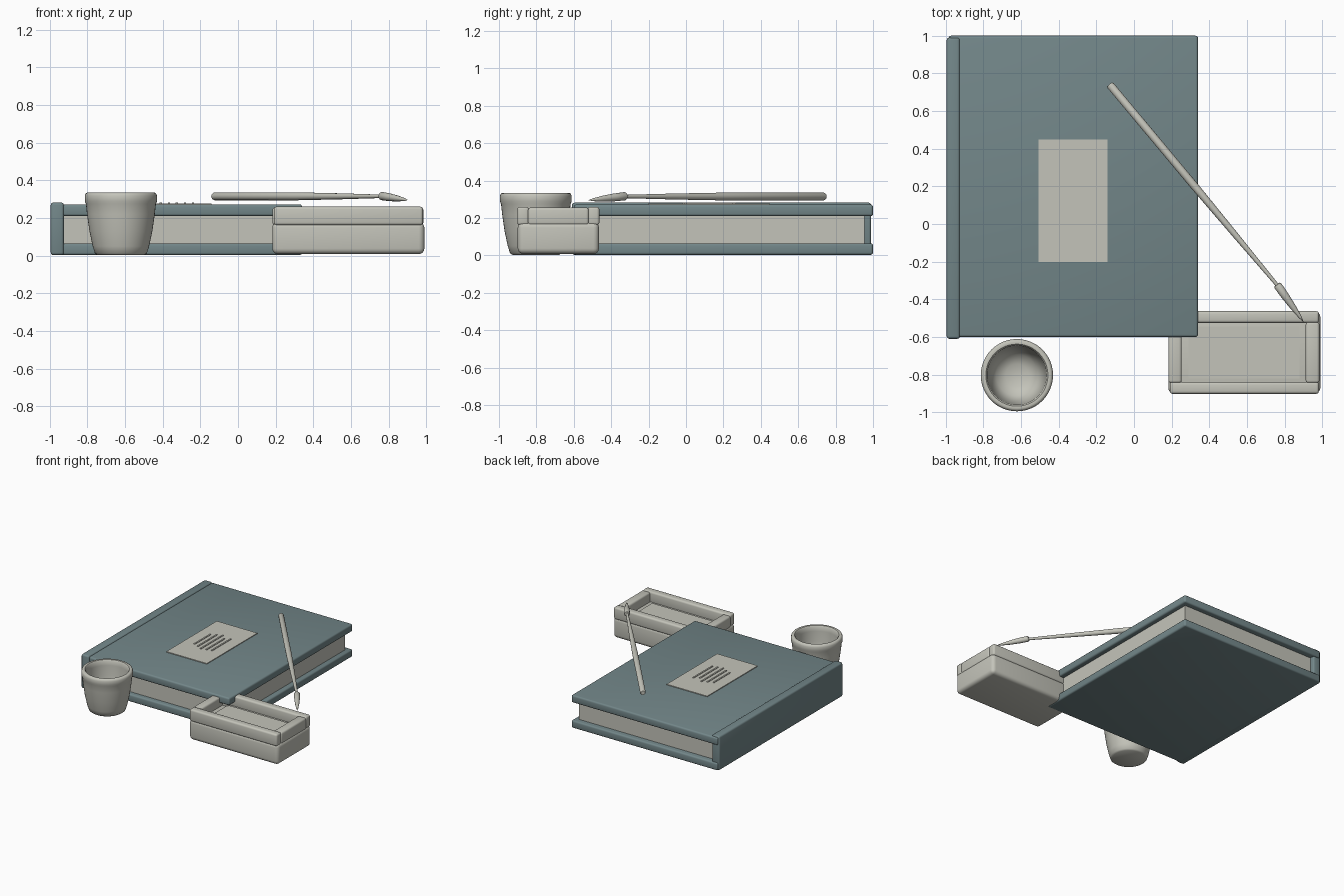
import bpy, bmesh, math
from mathutils import Vector

if "Cube" in bpy.data.objects:
    bpy.data.objects.remove(bpy.data.objects["Cube"])


def material(name, rgb):
    m = bpy.data.materials.new(name)
    m.diffuse_color = (*rgb, 1)
    m.use_nodes = True
    m.node_tree.nodes["Principled BSDF"].inputs["Base Color"].default_value = m.diffuse_color
    return m


BLUE = material("slate_blue", (0.17, 0.24, 0.25))
PALE = material("pale_stone", (0.55, 0.55, 0.49))


def finish(bm, name, mat, angle=35):
    bmesh.ops.recalc_face_normals(bm, faces=bm.faces)
    me = bpy.data.meshes.new(name)
    bm.to_mesh(me)
    bm.free()
    me.materials.append(mat)
    ob = bpy.data.objects.new(name, me)
    bpy.context.collection.objects.link(ob)
    bpy.ops.object.select_all(action='DESELECT')
    ob.select_set(True)
    bpy.context.view_layer.objects.active = ob
    bpy.ops.object.shade_smooth_by_angle(angle=math.radians(angle))
    return ob


def box(name, xs, ys, zs, mat, bevel=0.0, segments=3):
    """Box given by its extents, with optionally rounded edges."""
    bm = bmesh.new()
    bmesh.ops.create_cube(bm, size=1)
    for v in bm.verts:
        v.co = [(r[0] + r[1]) / 2 + c * (r[1] - r[0])
                for r, c in zip((xs, ys, zs), v.co)]
    if bevel:
        bmesh.ops.bevel(bm, geom=bm.edges[:], offset=bevel, segments=segments,
                        profile=0.5, affect='EDGES')
    return finish(bm, name, mat)


def lathe(name, profile, mat, origin, axis=(0, 0, 1), steps=40):
    """Revolve (radius, distance) points about an axis."""
    bm = bmesh.new()
    rot = Vector((0, 0, 1)).rotation_difference(Vector(axis))
    rings = []
    for r, h in profile:
        n = 1 if r == 0 else steps
        rings.append([bm.verts.new(Vector(origin) + rot @ Vector(
            (r * math.cos(math.tau * i / steps), r * math.sin(math.tau * i / steps), h)))
            for i in range(n)])
    for a, b in zip(rings, rings[1:]):
        for i in range(steps):
            j = (i + 1) % steps
            quad = [a[i % len(a)], a[j % len(a)], b[j % len(b)], b[i % len(b)]]
            bm.faces.new(list(dict.fromkeys(quad)))
    return finish(bm, name, mat, 45)


# Book: two covers, spine and page block
for part, z0 in (("bottom_cover", 0.003), ("top_cover", 0.21)):
    box(part, (-0.985, 0.34), (-0.6, 1.0), (z0, z0 + 0.062), BLUE, 0.013)
box("spine", (-0.995, -0.925), (-0.61, 0.99), (0.003, 0.282), BLUE, 0.014)
box("pages", (-0.95, 0.3), (-0.56, 0.955), (0.055, 0.22), PALE)

# Cover label with raised strokes
box("label", (-0.507, -0.14), (-0.203, 0.45), (0.27, 0.278), PALE)
strokes = ((-0.41, 0.02, 0.23), (-0.367, 0.0, 0.25), (-0.325, -0.02, 0.268),
           (-0.281, -0.01, 0.225), (-0.239, 0.0, 0.25))
for i, (x, y0, y1) in enumerate(strokes):
    box(f"label_stroke_{i + 1}", (x - 0.006, x + 0.006), (y0, y1),
        (0.276, 0.283), PALE)

# Cup, outside then inside
lathe("cup", [(0, 0.003), (0.125, 0.003), (0.138, 0.012), (0.15, 0.05),
              (0.167, 0.13), (0.18, 0.22), (0.186, 0.275), (0.192, 0.29),
              (0.192, 0.318), (0.187, 0.33), (0.178, 0.335), (0.165, 0.333),
              (0.157, 0.322), (0.155, 0.29), (0.15, 0.21), (0.137, 0.13),
              (0.11, 0.075), (0.06, 0.05), (0, 0.045)],
      PALE, (-0.622, -0.803, 0), steps=48)

# Shallow tray: base, floor plate and four rim bars
box("tray_base", (0.182, 0.99), (-0.9, -0.465), (0.008, 0.178), PALE, 0.03, 4)
box("tray_floor_plate", (0.29, 0.88), (-0.82, -0.545), (0.17, 0.183), PALE)
for part, ys in (("front", (-0.902, -0.84)), ("back", (-0.525, -0.463))):
    box(f"tray_rim_{part}", (0.19, 0.982), ys, (0.162, 0.26), PALE, 0.014)
for part, xs in (("left", (0.183, 0.253)), ("right", (0.912, 0.985))):
    box(f"tray_rim_{part}", xs, (-0.845, -0.52), (0.162, 0.256), PALE, 0.014)

# Brush: tapering handle and pointed tip bending down to the tray
start, end = Vector((-0.13, 0.742, 0.315)), Vector((0.765, -0.33, 0.315))
length = (end - start).length
lathe("brush_handle", [(0, 0), (0.016, 0), (0.021, 0.01), (0.021, length * 0.5),
                       (0.016, length * 0.75), (0.009, length), (0, length)],
      PALE, start, end - start, 20)
tip_start, tip_end = Vector((0.76, -0.322, 0.317)), Vector((0.902, -0.522, 0.295))
tip = (tip_end - tip_start).length
lathe("brush_tip", [(0, 0), (0.018, 0), (0.022, 0.008), (0.021, tip * 0.3),
                    (0.016, tip * 0.6), (0.008, tip * 0.87), (0, tip)],
      PALE, tip_start, tip_end - tip_start, 20)
